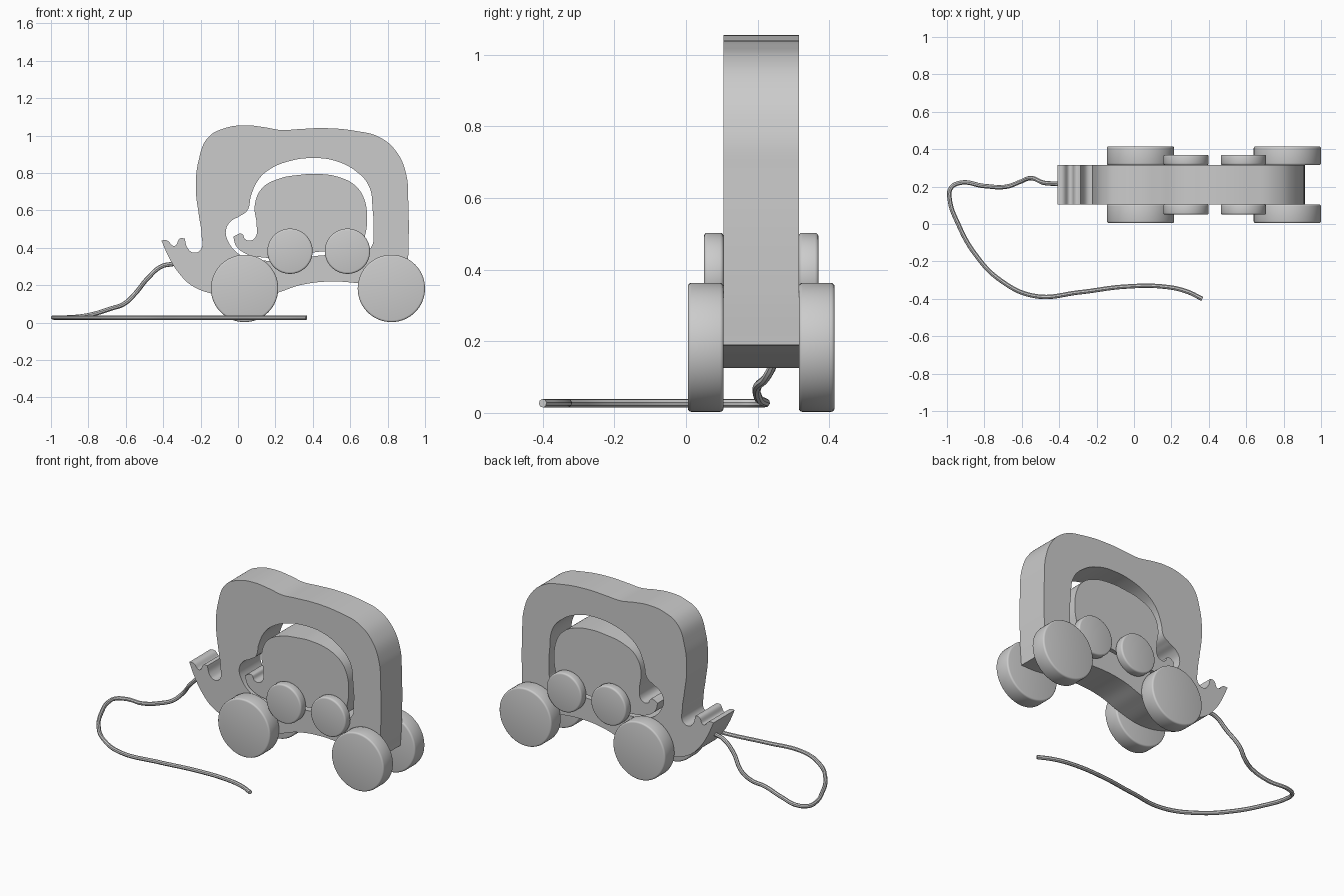
import bpy
import math

cube = bpy.data.objects.get("Cube")
if cube:
    bpy.data.objects.remove(cube, do_unlink=True)

CENTRE_Y = 0.21
HALF_WIDTH = 0.105

# Single plain finish
grey = bpy.data.materials.new("plain grey")
grey.use_nodes = True
grey.diffuse_color = (0.6, 0.6, 0.6, 1)
grey.node_tree.nodes["Principled BSDF"].inputs["Base Color"].default_value = grey.diffuse_color


def select_only(obj):
    bpy.ops.object.select_all(action="DESELECT")
    obj.select_set(True)
    bpy.context.view_layer.objects.active = obj


def finish(obj, angle=40):
    """Turn the object into a mesh, smooth it and colour it."""
    select_only(obj)
    bpy.ops.object.convert(target="MESH")
    bpy.ops.object.shade_smooth_by_angle(angle=math.radians(angle))
    obj.data.materials.clear()
    obj.data.materials.append(grey)


def add_spline(curve, points, cyclic, sharp=()):
    """Add a smooth spline through the points; the sharp ones become corners."""
    spline = curve.splines.new("BEZIER")
    spline.bezier_points.add(len(points) - 1)
    spline.use_cyclic_u = cyclic
    for i, (knot, point) in enumerate(zip(spline.bezier_points, points)):
        knot.co = point
        kind = "VECTOR" if i in sharp else "AUTO"
        knot.handle_left_type = knot.handle_right_type = kind


def add_slab(name, outlines):
    """Extrude flat outlines, given in hundredths, into an upright board."""
    curve = bpy.data.curves.new(name, "CURVE")
    curve.dimensions = "2D"
    curve.fill_mode = "BOTH"
    curve.resolution_u = 8
    curve.extrude = HALF_WIDTH
    for outline, sharp in outlines:
        add_spline(curve, [(x / 100, z / 100, 0) for x, z in outline], True, sharp)
    obj = bpy.data.objects.new(name, curve)
    bpy.context.collection.objects.link(obj)
    obj.location.y = CENTRE_Y
    obj.rotation_euler.x = math.pi / 2
    finish(obj)


def add_wheel(name, x, z, radius, thickness, side):
    """A disc with softened rims, lying against one face of the body."""
    y = CENTRE_Y + side * (HALF_WIDTH + thickness / 2)
    bpy.ops.mesh.primitive_cylinder_add(
        vertices=64, radius=radius, depth=thickness,
        location=(x, y, z), rotation=(math.pi / 2, 0, 0))
    obj = bpy.context.object
    obj.name = name
    bevel = obj.modifiers.new("soft rim", "BEVEL")
    bevel.width = 0.01
    bevel.segments = 3
    bevel.limit_method = "ANGLE"
    finish(obj, 35)


# Large elephant: trunk tip, head, back, rump, belly and chin
body = [(-41, 44), (-38, 44), (-34, 41), (-31, 45), (-28.5, 45), (-27, 40),
        (-24, 37.5), (-20, 39), (-19.5, 47), (-21, 58), (-22.5, 71), (-21, 87),
        (-16, 99), (-7, 104), (4, 105.5), (14, 104.5), (23, 103), (33, 103.5),
        (46, 104), (63, 102.5), (76, 99), (85, 91), (90, 79), (91, 66),
        (91, 35), (90, 19), (80, 19), (65, 21), (49, 22), (33, 20), (21, 16),
        (4, 12.5), (-14, 15.5), (-25, 20), (-32, 27), (-37, 35)]

# Opening that holds the small elephant
opening = [(40, 88), (52, 86.5), (63, 81), (70, 73), (72, 60), (72.5, 50),
           (71, 40), (66, 37), (45, 36), (20, 33), (4, 35), (0, 37), (-5, 43),
           (-6.5, 49), (-4, 54), (1, 57), (5, 60), (7, 68), (11, 76.5),
           (17, 82), (28, 86.5)]

# Small elephant
calf = [(-2.5, 46), (2, 47.5), (4, 44.5), (7, 44), (9.5, 46), (10, 52), (9, 63),
        (13, 72), (22, 77), (33, 79), (43, 79.5), (55, 77.5), (63, 73),
        (67.5, 66), (69, 55), (68, 47), (65, 39), (57, 37.5), (44, 38),
        (28, 35), (12, 35), (4, 37), (-1, 41)]

add_slab("large_elephant_body", [(body, (0, 4, 25)), (opening, ())])
add_slab("small_elephant_body", [(calf, (0,))])

# Wheels on both faces
for side, side_name in ((-1, "right"), (1, "left")):
    for x, end in ((0.035, "head"), (0.82, "tail")):
        add_wheel(f"large_{end}_wheel_{side_name}", x, 0.183, 0.18, 0.1, side)
    for x, end in ((0.278, "head"), (0.585, "tail")):
        add_wheel(f"small_{end}_wheel_{side_name}", x, 0.382, 0.121, 0.055, side)

# Pull string: drops from the trunk, then lies on the floor
hanging = [(-0.34, 0.21, 0.315), (-0.41, 0.215, 0.3), (-0.48, 0.22, 0.24),
           (-0.555, 0.245, 0.15), (-0.61, 0.225, 0.1), (-0.68, 0.2, 0.075),
           (-0.8, 0.203, 0.04)]
floor = [(-0.93, 0.22), (-0.98, 0.19), (-0.985, 0.13), (-0.94, 0), (-0.85, -0.16),
         (-0.715, -0.3), (-0.53, -0.385), (-0.29, -0.365), (-0.05, -0.335),
         (0.16, -0.335), (0.28, -0.36), (0.365, -0.4)]
string_curve = bpy.data.curves.new("pull_string", "CURVE")
string_curve.dimensions = "3D"
string_curve.bevel_depth = 0.012
string_curve.bevel_resolution = 2
string_curve.use_fill_caps = True
add_spline(string_curve, hanging + [(x, y, 0.027) for x, y in floor], False)
pull_string = bpy.data.objects.new("pull_string", string_curve)
bpy.context.collection.objects.link(pull_string)
finish(pull_string)
